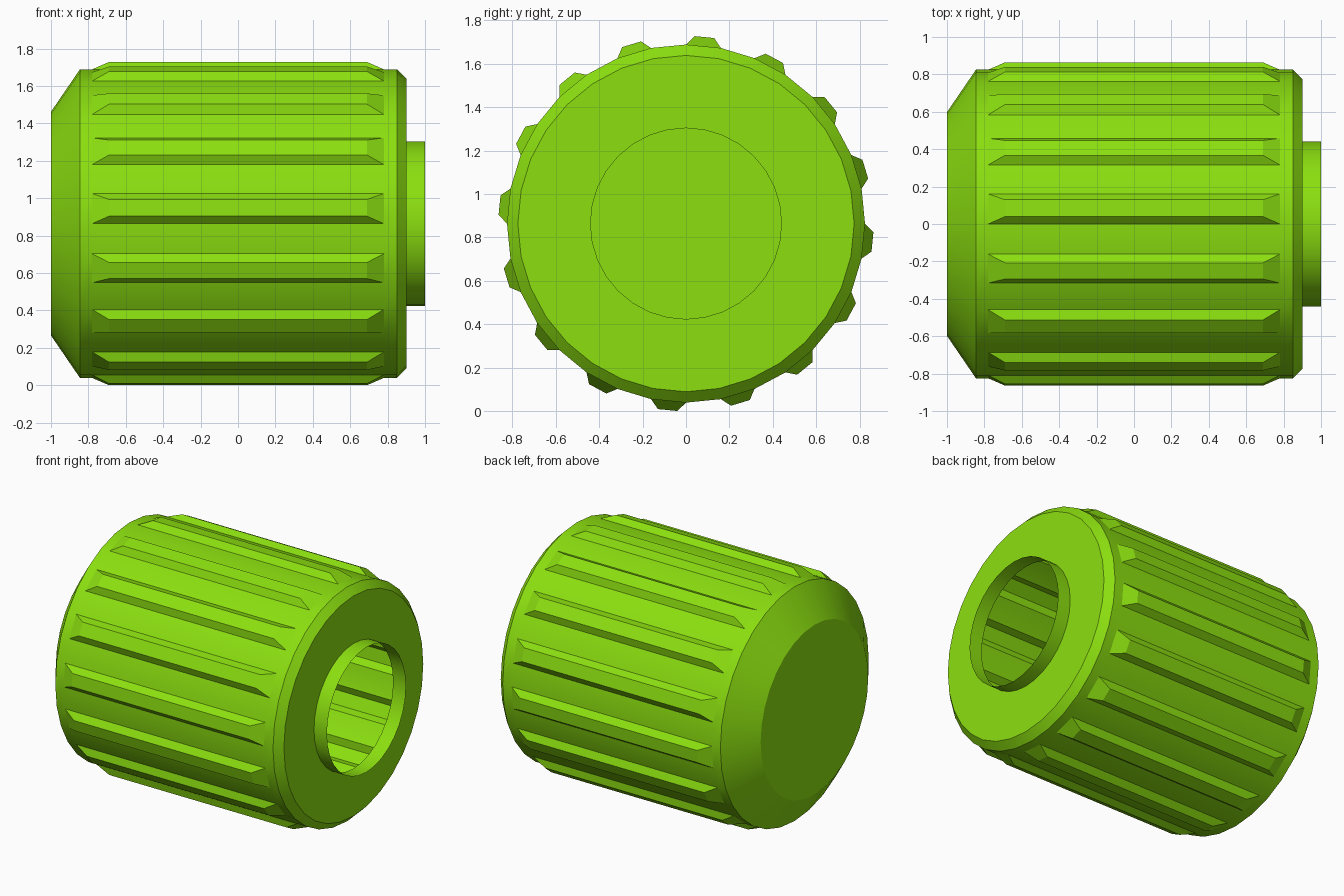
import bpy, bmesh
from math import cos, sin, radians

if "Cube" in bpy.data.objects:
    bpy.data.objects.remove(bpy.data.objects["Cube"])

SIDES = 32
CENTRE_Z = 0.864
STEP = 360 / SIDES

# Lengthwise profile (x, radius), from closed bevelled end to open collar
PROFILE = [(-1.0, 0.598), (-0.845, 0.825), (-0.78, 0.825), (0.78, 0.825),
           (0.85, 0.825), (0.9, 0.775), (0.9, 0.44), (1.0, 0.44)]
GRIP_ROW = 2                    # profile span that carries the ridges
RIDGE_X, RIDGE_R, RIDGE_HALF = 0.69, 0.8647, 3.0

bm = bmesh.new()


def point(x, r, deg):
    a = radians(deg)
    return bm.verts.new((x, r * cos(a), CENTRE_Z + r * sin(a)))


# Body shell
rings = [[point(x, r, 90 - i * STEP) for i in range(SIDES)] for x, r in PROFILE]
bm.faces.new(rings[0])
for row in range(len(rings) - 1):
    a, b = rings[row], rings[row + 1]
    for i in range(SIDES):
        j = (i + 1) % SIDES
        base = [a[i], b[i], b[j], a[j]]
        if row != GRIP_ROW or i % 2:
            bm.faces.new(base)
            continue
        # Grip ridge: tapered raised panel on every other side
        mid = 90 - (i + 0.5) * STEP
        top = [point(sx * RIDGE_X, RIDGE_R, mid + sa * RIDGE_HALF)
               for sx, sa in ((-1, 1), (1, 1), (1, -1), (-1, -1))]
        bm.faces.new(top)
        for k in range(4):
            n = (k + 1) % 4
            bm.faces.new((base[k], base[n], top[n], top[k]))

bmesh.ops.recalc_face_normals(bm, faces=bm.faces[:])
mesh = bpy.data.meshes.new("ridged_cap")
bm.to_mesh(mesh)
bm.free()
cap = bpy.data.objects.new("ridged_cap", mesh)
bpy.context.collection.objects.link(cap)

# Green finish
mat = bpy.data.materials.new("green")
mat.diffuse_color = (0.26, 0.74, 0.005, 1)
mat.use_nodes = True
mat.node_tree.nodes["Principled BSDF"].inputs["Base Color"].default_value = mat.diffuse_color
mesh.materials.append(mat)

# Smooth round walls, crisp ridges
bpy.context.view_layer.objects.active = cap
cap.select_set(True)
bpy.ops.object.shade_smooth_by_angle(angle=radians(20))
